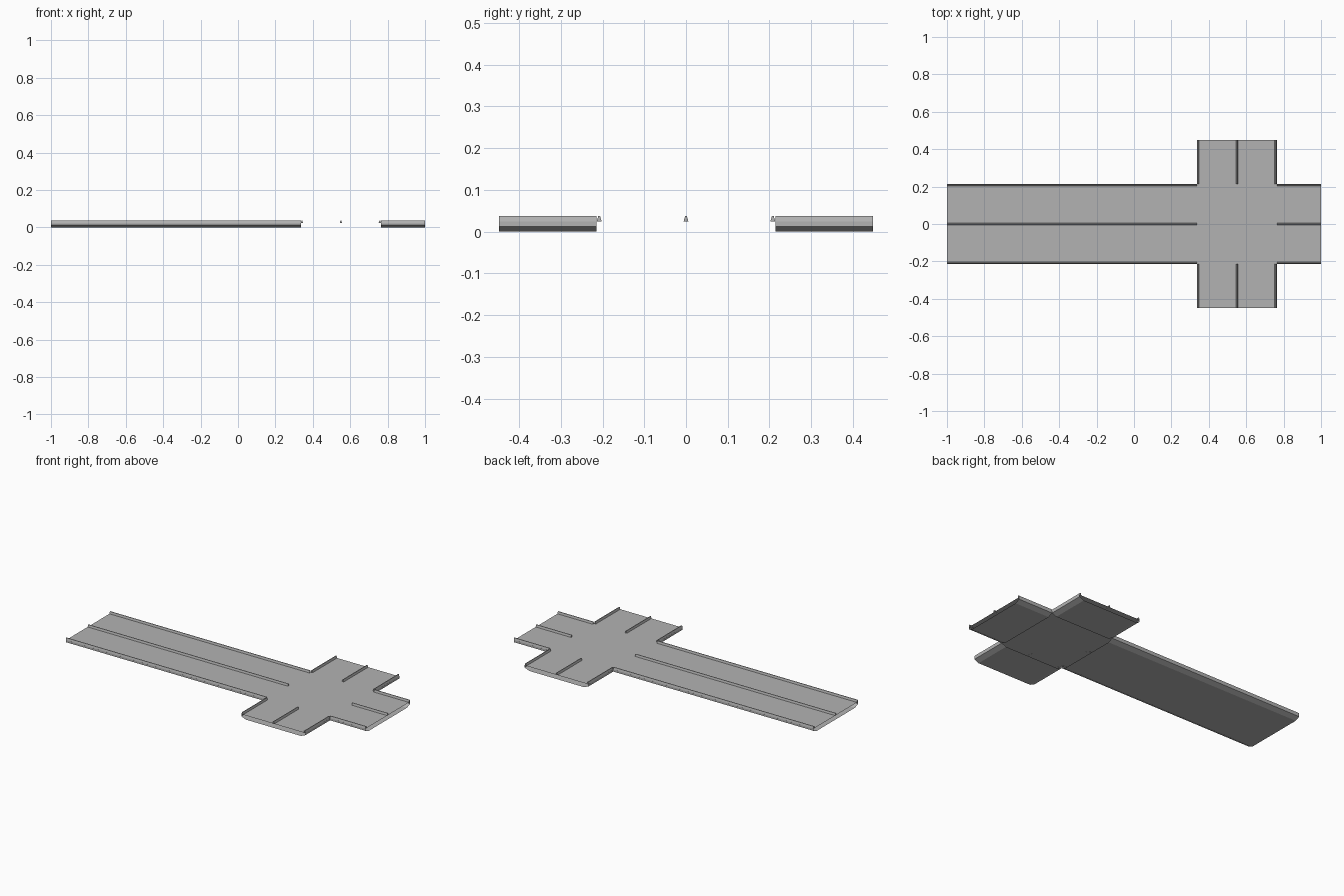
import bpy, bmesh, math
from mathutils import Matrix, Vector

if "Cube" in bpy.data.objects:
    bpy.data.objects.remove(bpy.data.objects["Cube"])

CX = 0.55          # centre of the crossing along x
HW = 0.214         # half width of each road
DECK, LIP, TOP = 0.025, 0.013, 0.038

concrete = bpy.data.materials.new("concrete grey")
concrete.diffuse_color = (0.45, 0.45, 0.45, 1)
concrete.use_nodes = True
concrete.node_tree.nodes["Principled BSDF"].inputs["Base Color"].default_value = concrete.diffuse_color


def extrude_profile(name, profile, start, end, angle, capped):
    """Sweep a closed (across, z) profile outward from the crossing centre."""
    bm = bmesh.new()
    rings = [[bm.verts.new((d, a, z)) for a, z in profile] for d in (start, end)]
    n = len(profile)
    for i in range(n):
        j = (i + 1) % n
        bm.faces.new((rings[0][i], rings[0][j], rings[1][j], rings[1][i]))
    if capped:
        bm.faces.new(rings[0])
        bm.faces.new(rings[1][::-1])
    # profiles run counter-clockwise seen from the outer end
    bmesh.ops.reverse_faces(bm, faces=bm.faces[:])
    bmesh.ops.transform(bm, verts=bm.verts[:],
                        matrix=Matrix.Translation((CX, 0, 0)) @ Matrix.Rotation(angle, 4, 'Z'))
    if capped:
        bmesh.ops.recalc_face_normals(bm, faces=bm.faces[:])
    else:
        # open tube: make every face point away from the tube axis
        mid = sum((v.co for v in bm.verts), Vector()) / len(bm.verts)
        mid.z = DECK / 2
        for f in bm.faces:
            f.normal_update()
            if f.normal.dot(f.calc_center_median() - mid) < 0:
                f.normal_flip()
    me = bpy.data.meshes.new(name)
    bm.to_mesh(me)
    bm.free()
    me.materials.append(concrete)
    ob = bpy.data.objects.new(name, me)
    bpy.context.collection.objects.link(ob)
    return ob


# hollow road section with undercut sides
inset = 0.03
road = [(-HW + inset, 0), (HW - inset, 0), (HW, LIP),
        (HW, DECK), (-HW, DECK), (-HW, LIP)]


def barrier(a):
    """Tapered barrier section centred at offset a."""
    return [(a - 0.006, DECK - 0.001), (a + 0.006, DECK - 0.001),
            (a + 0.002, TOP), (a - 0.002, TOP)]


# four arms: direction and outer distance from the crossing centre
arms = {"east": (0, 1 - CX), "north": (math.pi / 2, 0.448),
        "west": (math.pi, 1 + CX), "south": (-math.pi / 2, 0.448)}
for side, (angle, reach) in arms.items():
    extrude_profile(side + "_road", road, HW, reach, angle, False)
    for label, a in (("left", HW - 0.006), ("median", 0), ("right", -HW + 0.006)):
        extrude_profile(f"{side}_{label}_barrier", barrier(a), HW, reach, angle, True)

# crossing deck, a single sheet
bm = bmesh.new()
bm.faces.new([bm.verts.new((CX + sx * HW, sy * HW, DECK))
              for sx, sy in ((-1, -1), (1, -1), (1, 1), (-1, 1))])
me = bpy.data.meshes.new("crossing_deck")
bm.to_mesh(me)
bm.free()
me.materials.append(concrete)
bpy.context.collection.objects.link(bpy.data.objects.new("crossing_deck", me))
